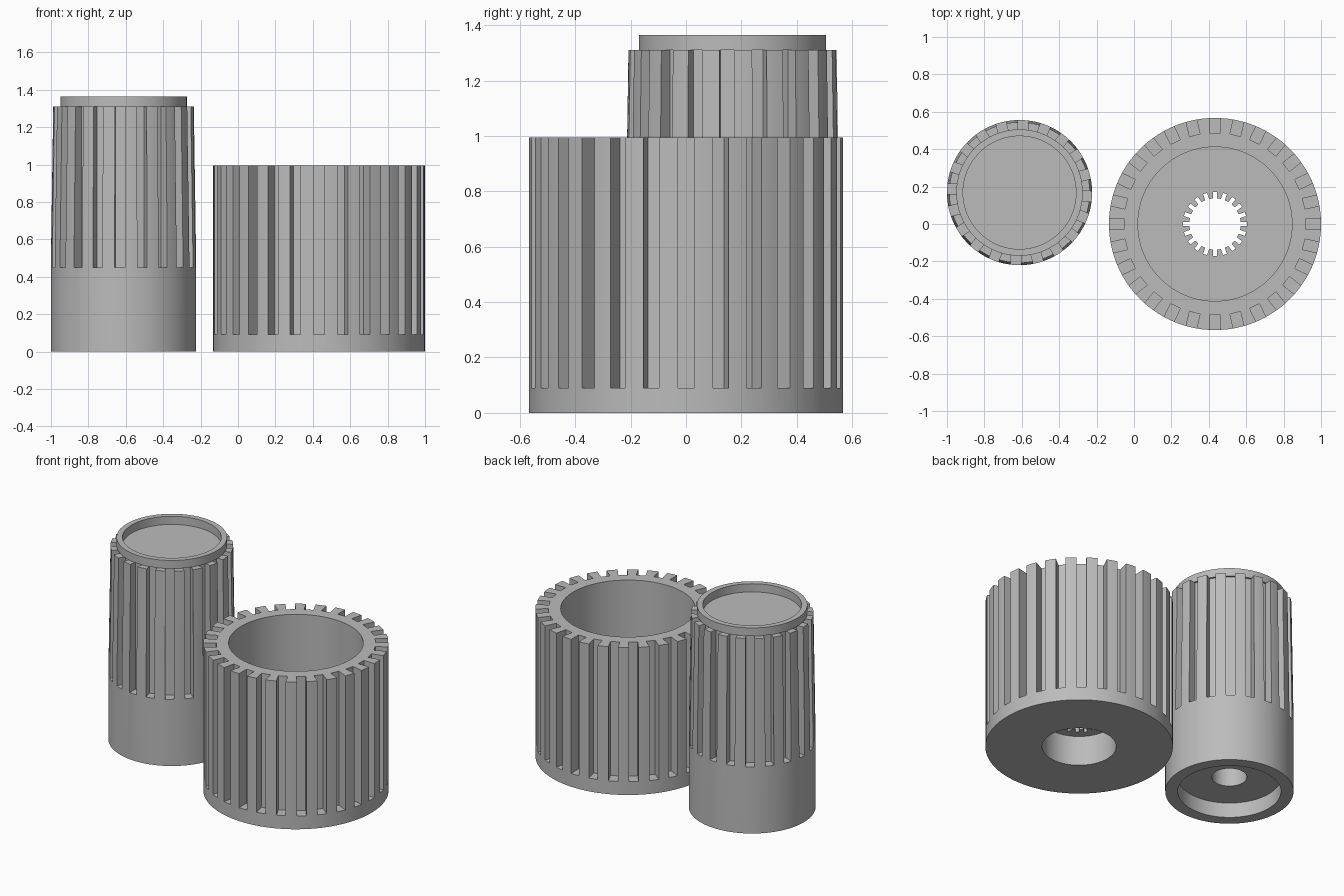
import bpy, bmesh, math
from mathutils import Matrix, Vector

cube = bpy.data.objects.get("Cube")
if cube:
    bpy.data.objects.remove(cube, do_unlink=True)

grey = bpy.data.materials.new("plain grey")
grey.use_nodes = True
tone = (0.5, 0.5, 0.5, 1)
grey.diffuse_color = tone
grey.node_tree.nodes["Principled BSDF"].inputs["Base Color"].default_value = tone


def make_object(name, bm, centre):
    bmesh.ops.recalc_face_normals(bm, faces=bm.faces)
    mesh = bpy.data.meshes.new(name)
    bm.to_mesh(mesh)
    bm.free()
    mesh.materials.append(grey)
    obj = bpy.data.objects.new(name, mesh)
    obj.location = (*centre, 0)
    bpy.context.collection.objects.link(obj)
    return obj


def lathe(name, profile, centre, closed=False, steps=112):
    """Spin a radius/height profile round the vertical axis."""
    bm = bmesh.new()
    points = [bm.verts.new((r, 0, z)) for r, z in profile]
    edges = [bm.edges.new(pair) for pair in zip(points, points[1:])]
    if closed:
        edges.append(bm.edges.new((points[-1], points[0])))
    bmesh.ops.spin(bm, geom=points + edges, axis=(0, 0, 1), cent=(0, 0, 0),
                   angle=math.tau, steps=steps, use_merge=True)
    bmesh.ops.remove_doubles(bm, verts=bm.verts, dist=0.0001)
    return make_object(name, bm, centre)


def cut_slots(body, count, start, width, radii, heights):
    """Cut a ring of straight-sided radial slots."""
    (r0, r1), (z0, z1) = radii, heights
    bm = bmesh.new()
    box = Matrix.Translation(((r0 + r1) / 2, 0, (z0 + z1) / 2)) @ \
        Matrix.Diagonal(Vector((r1 - r0, width, z1 - z0, 1)))
    for i in range(count):
        turn = Matrix.Rotation(math.radians(start) + math.tau * i / count, 4, "Z")
        bmesh.ops.create_cube(bm, size=1, matrix=turn @ box)
    cutter = make_object(body.name + "_cutter", bm, body.location.xy)
    cutter.hide_render = True
    mod = body.modifiers.new("slots", "BOOLEAN")
    mod.operation, mod.solver, mod.object = "DIFFERENCE", "EXACT", cutter
    bpy.context.view_layer.objects.active = body
    bpy.ops.object.modifier_apply(modifier=mod.name)
    bpy.data.objects.remove(cutter, do_unlink=True)


# Tall ribbed cap: tapered body, hollow foot with a blind socket
cap_centre = (-0.612, 0.168)
cap = lathe("cap_body", [(0, 0.4), (0.106, 0.4), (0.106, 0.1), (0.312, 0.1),
                         (0.312, 0), (0.388, 0), (0.388, 0.52),
                         (0.376, 1.31), (0, 1.31)], cap_centre)
cut_slots(cap, 20, -3, 0.054, (0.325, 0.5), (0.45, 1.4))

# Raised rim on the cap
rim = lathe("cap_rim", [(0.302, 1.31), (0.338, 1.31), (0.338, 1.365), (0.302, 1.365)],
            cap_centre, closed=True)

# Wide ribbed cup: deep bore, toothed centre hole, counterbore below
cup = lathe("cup_body", [(0.224, 0), (0.567, 0), (0.567, 0.995), (0.412, 0.995),
                         (0.412, 0.32), (0.137, 0.32), (0.137, 0.2), (0.224, 0.2)],
            (0.433, 0), closed=True)
cut_slots(cup, 28, 0, 0.058, (0.487, 0.7), (0.09, 1.1))
cut_slots(cup, 20, 0, 0.022, (0.1, 0.171), (0.15, 0.4))

# Smooth walls with crisp edges
for obj in bpy.context.view_layer.objects:
    obj.select_set(obj in (cap, rim, cup))
bpy.context.view_layer.objects.active = cap
bpy.ops.object.shade_smooth_by_angle(angle=math.radians(20))
